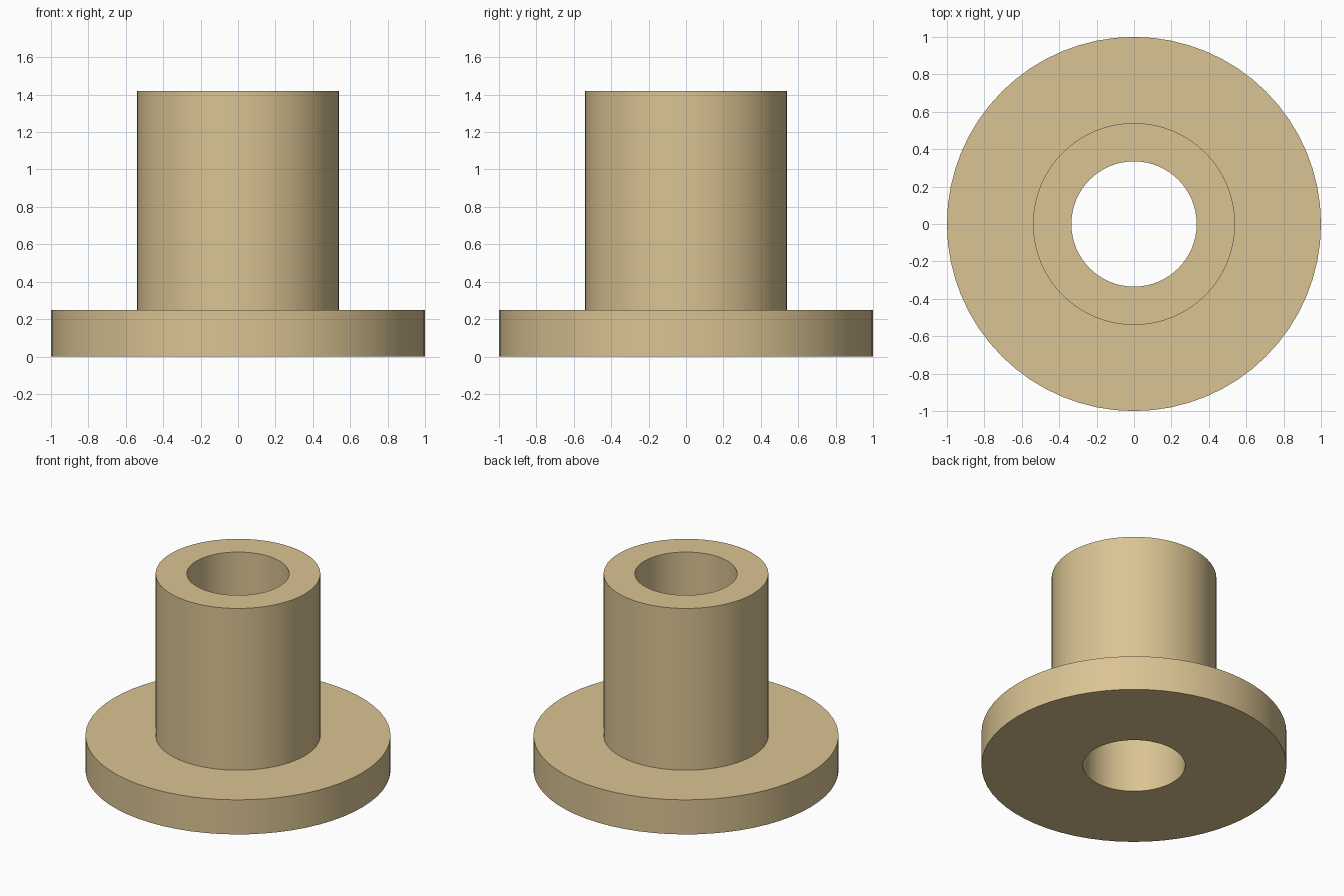
import bpy, bmesh, math
from mathutils import Vector

if "Cube" in bpy.data.objects:
    bpy.data.objects.remove(bpy.data.objects["Cube"])

SEGMENTS = 64
BORE, SLEEVE, FLANGE = 0.335, 0.54, 1.0
FLANGE_TOP, HEIGHT = 0.25, 1.42

# Closed cross-section (radius, z) of the flanged bushing
profile = [(BORE, 0), (FLANGE, 0), (FLANGE, FLANGE_TOP),
           (SLEEVE, FLANGE_TOP), (SLEEVE, HEIGHT), (BORE, HEIGHT)]

# Revolve the cross-section around z
bm = bmesh.new()
verts = [bm.verts.new((r, 0, z)) for r, z in profile]
edges = [bm.edges.new((v, verts[(i + 1) % len(verts)])) for i, v in enumerate(verts)]
bmesh.ops.spin(bm, geom=verts + edges, cent=(0, 0, 0), axis=Vector((0, 0, 1)),
               angle=math.tau, steps=SEGMENTS, use_duplicate=False)
bmesh.ops.remove_doubles(bm, verts=bm.verts, dist=1e-4)
bmesh.ops.recalc_face_normals(bm, faces=bm.faces)
mesh = bpy.data.meshes.new("flanged_bushing")
bm.to_mesh(mesh)
bm.free()

bushing = bpy.data.objects.new("flanged_bushing", mesh)
bpy.context.collection.objects.link(bushing)

# Tan finish
tan = bpy.data.materials.new("tan")
tan.diffuse_color = (0.70, 0.55, 0.29, 1)
tan.use_nodes = True
tan.node_tree.nodes["Principled BSDF"].inputs["Base Color"].default_value = tan.diffuse_color
mesh.materials.append(tan)

# Smooth round walls, crisp rims
bpy.context.view_layer.objects.active = bushing
bushing.select_set(True)
bpy.ops.object.shade_smooth_by_angle(angle=math.radians(30))
